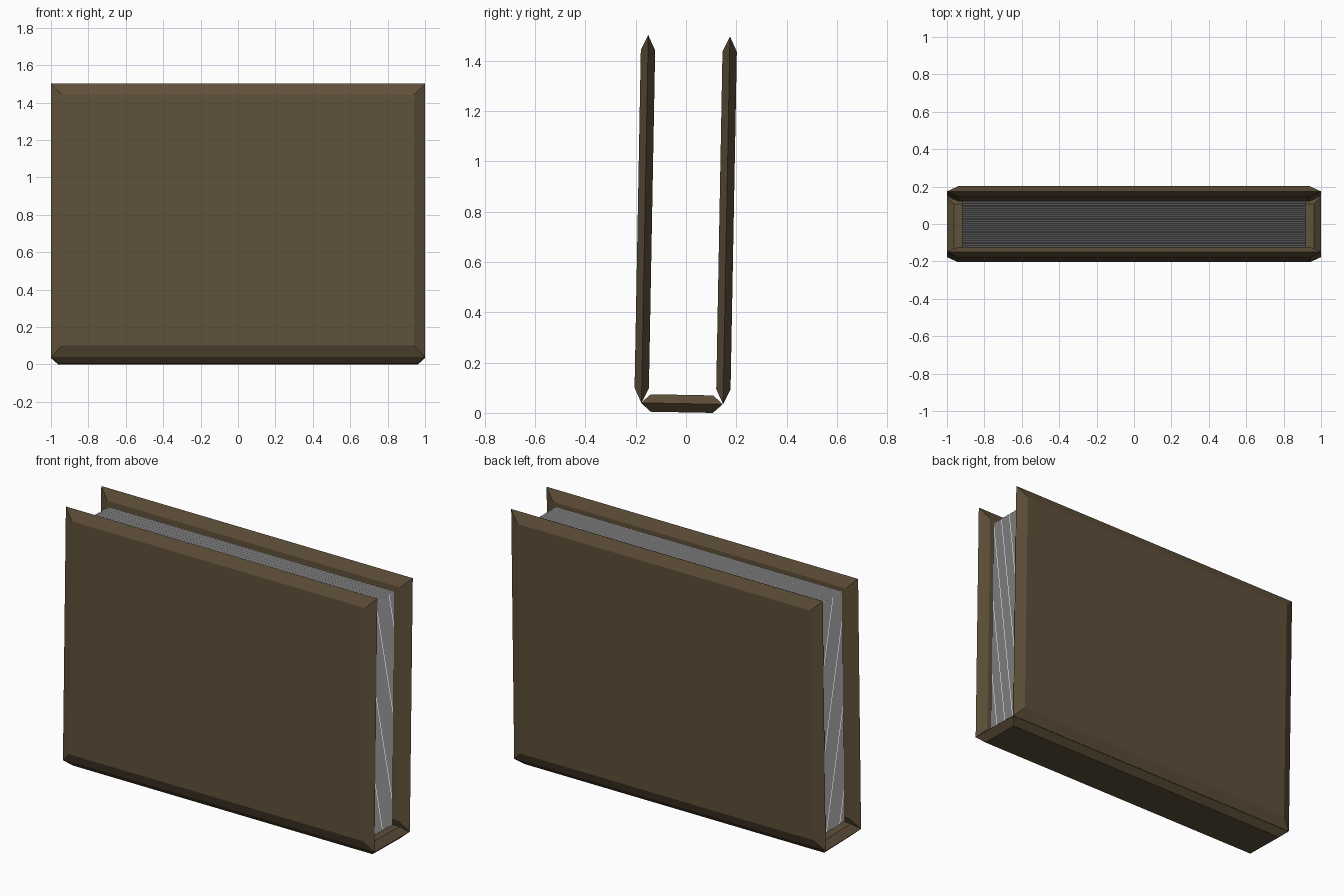
import bpy, math
from mathutils import Matrix, Vector

if "Cube" in bpy.data.objects:
    bpy.data.objects.remove(bpy.data.objects["Cube"])

LEAN = Matrix.Rotation(math.radians(-1.06), 4, 'X')   # whole book leans back slightly


def material(name, rgb):
    m = bpy.data.materials.new(name)
    m.diffuse_color = (*rgb, 1)
    m.use_nodes = True
    m.node_tree.nodes["Principled BSDF"].inputs["Base Color"].default_value = m.diffuse_color
    return m


leather = material("brown_leather", (0.115, 0.08, 0.042))
paper = material("white_paper", (0.8, 0.8, 0.8))


def add_mesh(name, verts, faces, mat, centre):
    me = bpy.data.meshes.new(name)
    me.from_pydata(verts, [], faces)
    me.materials.append(mat)
    ob = bpy.data.objects.new(name, me)
    ob.matrix_world = Matrix.Translation(Vector(centre)) @ LEAN
    bpy.context.collection.objects.link(ob)
    return ob


def ridged_board(name, centre, half_x, half_side, half_thick, inset, flat):
    """Board whose rim is a sharp ridge; flat=True lays it horizontally."""
    verts = []
    for t, i in ((-half_thick, inset), (0, 0), (half_thick, inset)):
        for sx, ss in ((-1, -1), (1, -1), (1, 1), (-1, 1)):
            x, s = sx * (half_x - i), ss * (half_side - i)
            verts.append((x, s, t) if flat else (x, -t, s))
    faces = [(3, 2, 1, 0), (8, 9, 10, 11)]
    for r in (0, 4):
        for k in range(4):
            n = (k + 1) % 4
            faces.append((r + k, r + n, r + 4 + n, r + 4 + k))
    return add_mesh(name, verts, faces, leather, centre)


# Covers and spine
ridged_board("front_cover", (0, -0.1635, 0.77), 1, 0.731, 0.0285, 0.06, False)
ridged_board("back_cover", (0, 0.161, 0.765), 1, 0.731, 0.0285, 0.06, False)
ridged_board("spine", (0, -0.0165, 0.037), 1, 0.162, 0.0347, 0.038, True)

# Pages: a stack of single thin sheets
PAGES = 25
verts, faces = [], []
for p in range(PAGES):
    y = -0.119 + 0.238 * p / (PAGES - 1)
    b = len(verts)
    verts += [(x, y, z) for x, z in ((-0.92, -0.675), (0.92, -0.675), (0.92, 0.675), (-0.92, 0.675))]
    faces.append((b, b + 1, b + 2, b + 3))
add_mesh("pages", verts, faces, paper, (0, -0.009, 0.743))
